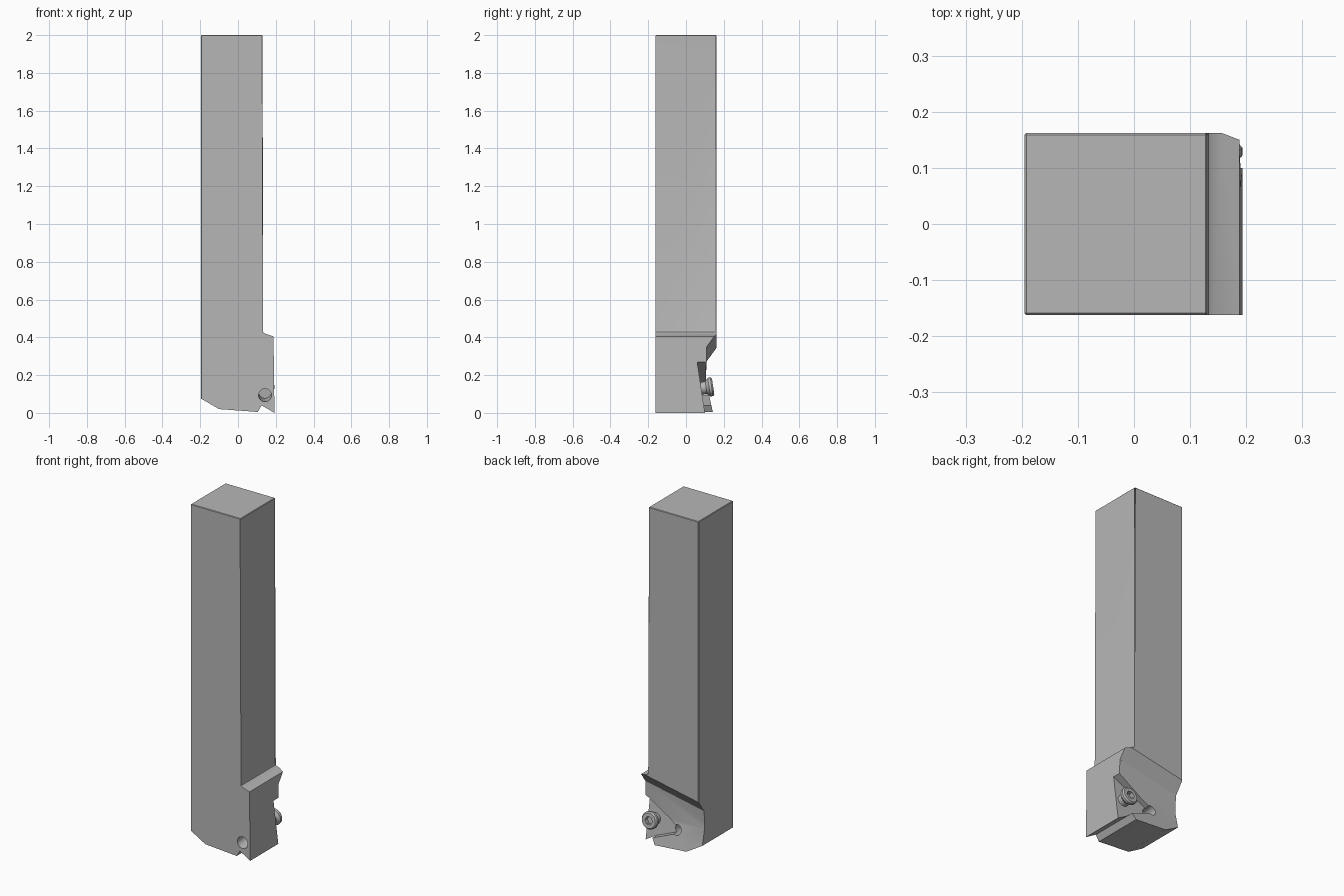
import bpy, bmesh, math
from mathutils import Vector, Matrix

cube = bpy.data.objects.get("Cube")
if cube:
    bpy.data.objects.remove(cube)

steel = bpy.data.materials.new("steel grey")
steel.use_nodes = True
GREY = (0.47, 0.47, 0.47, 1)
steel.diffuse_color = GREY
steel.node_tree.nodes["Principled BSDF"].inputs["Base Color"].default_value = GREY


def make_object(name, bm):
    bmesh.ops.recalc_face_normals(bm, faces=bm.faces)
    mesh = bpy.data.meshes.new(name)
    bm.to_mesh(mesh)
    bm.free()
    mesh.materials.append(steel)
    ob = bpy.data.objects.new(name, mesh)
    bpy.context.collection.objects.link(ob)
    return ob


def loft(ring_a, ring_b):
    """Closed solid between two matching rings of points."""
    bm = bmesh.new()
    a = [bm.verts.new(p) for p in ring_a]
    b = [bm.verts.new(p) for p in ring_b]
    bm.faces.new(a)
    bm.faces.new(b[::-1])
    n = len(a)
    for i in range(n):
        j = (i + 1) % n
        bm.faces.new((a[i], b[i], b[j], a[j]))
    return bm


def lathe(name, profile, origin, axis, sides=32):
    """Turned part: profile of (radius, distance along the axis)."""
    bm = bmesh.new()
    rings = []
    for r, h in profile:
        rings.append([bm.verts.new((r * math.cos(t), r * math.sin(t), h))
                      for t in (2 * math.pi * i / sides for i in range(sides))])
    bm.faces.new(rings[0])
    bm.faces.new(rings[-1])
    for lo, hi in zip(rings, rings[1:]):
        for i in range(sides):
            j = (i + 1) % sides
            bm.faces.new((lo[i], lo[j], hi[j], hi[i]))
    turn = Vector((0, 0, 1)).rotation_difference(axis).to_matrix().to_4x4()
    bm.transform(Matrix.Translation(origin) @ turn)
    return make_object(name, bm)


def cut(target, cutter):
    cutter.hide_render = True
    mod = target.modifiers.new("cut", 'BOOLEAN')
    mod.operation = 'DIFFERENCE'
    mod.solver = 'EXACT'
    mod.object = cutter
    bpy.context.view_layer.objects.active = target
    bpy.ops.object.modifier_apply(modifier=mod.name)
    bpy.data.objects.remove(cutter)


def smooth(ob):
    bpy.ops.object.select_all(action='DESELECT')
    ob.select_set(True)
    bpy.context.view_layer.objects.active = ob
    bpy.ops.object.shade_smooth_by_angle(angle=math.radians(30))


# Shank and head as one side profile
HALF = 0.162
LEFT, RIGHT = -0.195, 0.13
profile = [(LEFT, 0.075), (-0.1, 0.02), (0.105, 0.005), (0.125, 0.04), (0.193, 0),
           (0.188, 0.405), (0.142, 0.42), (0.133, 0.427), (RIGHT, 0.438),
           (RIGHT, 2), (LEFT, 2)]
bm = loft([(x, -HALF, z) for x, z in profile], [(x, HALF, z) for x, z in profile])


# Chamfer the long corners and the top rim
def chamfered(edge):
    a, b = (v.co for v in edge.verts)
    long_corner = abs(a.z - b.z) > 1
    rim = min(a.z, b.z) > 1.9
    return long_corner or rim


bmesh.ops.bevel(bm, geom=[e for e in bm.edges if chamfered(e)], offset=0.019,
                segments=1, affect='EDGES', clamp_overlap=True)
holder = make_object("tool_holder", bm)


# Sloped relief across the back of the head
def relief_ring(x):
    top = 0.42 + 0.2 * (x - 0.187)
    return [(x, 0.11, top - 0.07), (x, 0.105, 0.17), (x, 0.15, -0.03),
            (x, 0.15, -0.1), (x, 0.3, -0.1), (x, 0.3, top + 0.19)]


cut(holder, make_object("relief_cutter", loft(relief_ring(0.3), relief_ring(-0.3))))

# Insert pocket with a leaning floor
LEAN = 0.15


def floor_y(z):
    return 0.1 - LEAN * z


pocket = [(0.3, 0.338), (-0.03, 0.13), (-0.025, 0.1), (0.125, 0.04),
          (0.102, 0), (0.08, -0.04), (0.3, -0.04)]
cut(holder, make_object("pocket_cutter", loft([(x, floor_y(z), z) for x, z in pocket],
                                              [(x, 0.3, z) for x, z in pocket])))

# Relief hole in the pocket corner and screw hole from the front
axis = Vector((0, 1, LEAN)).normalized()
cut(holder, lathe("corner_cutter", [(0.03, -0.07), (0.03, 0.2)],
                  Vector((-0.02, 0.09, 0.115)), axis))
screw_at = Vector((0.143, floor_y(0.13), 0.13))
cut(holder, lathe("screw_hole_cutter", [(0.034, -0.4), (0.034, -0.13)], screw_at, axis))
smooth(holder)

# Clamping screw with a socket in its head
screw = lathe("clamp_screw", [(0.033, -0.02), (0.033, 0.026), (0.05, 0.042),
                              (0.05, 0.056), (0.043, 0.064)], screw_at, axis)
cut(screw, lathe("socket_cutter", [(0.025, 0.04), (0.025, 0.1)], screw_at, axis, 6))
smooth(screw)
